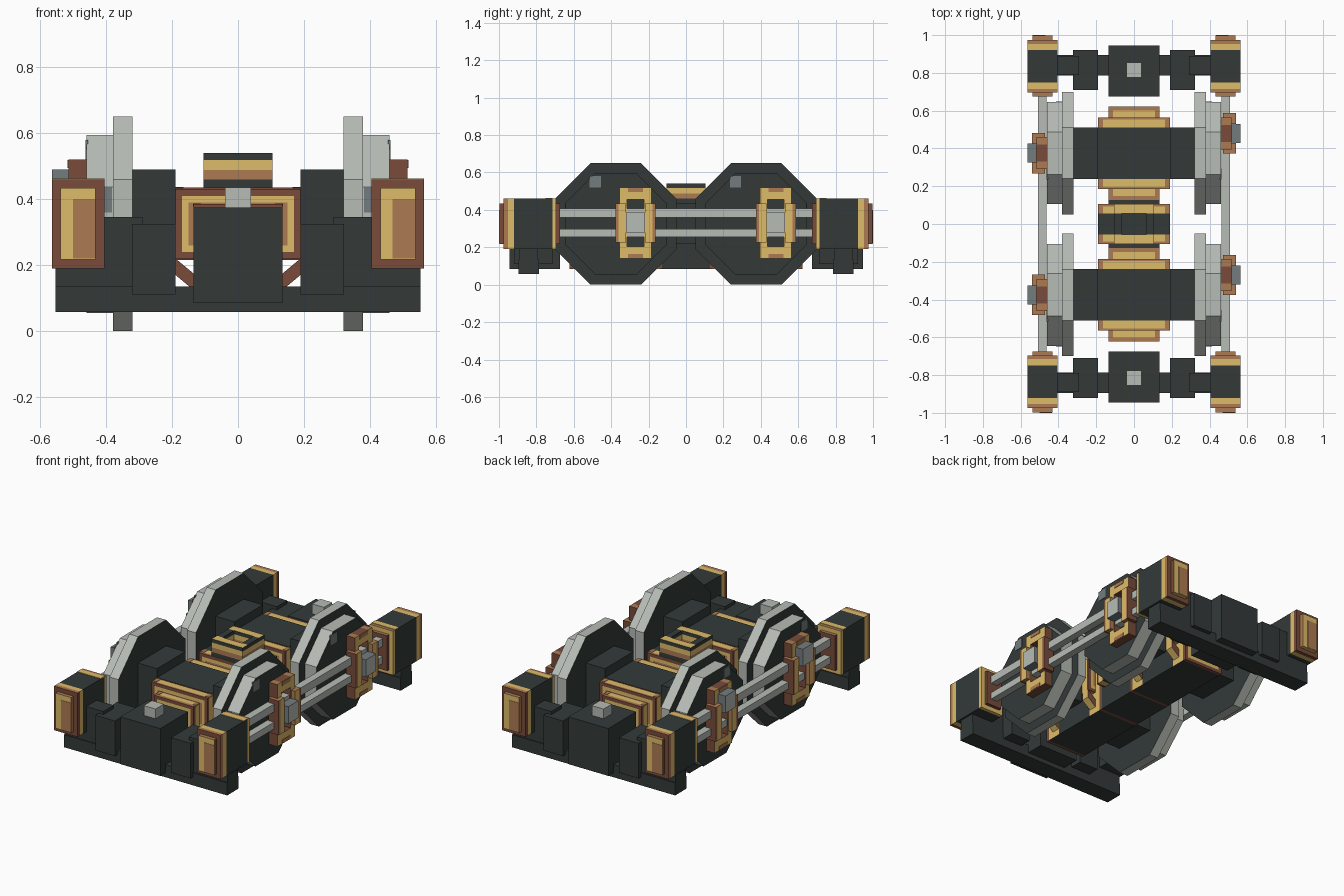
import bpy, bmesh, math
from mathutils import Matrix, Vector

cube = bpy.data.objects.get("Cube")
if cube:
    bpy.data.objects.remove(cube, do_unlink=True)


def linear(h):
    vals = [int(h[i:i + 2], 16) / 255 for i in (0, 2, 4)]
    return tuple(v / 12.92 if v < .04 else ((v + .055) / 1.055) ** 2.4 for v in vals) + (1,)


COLOURS = {"dark_iron": "333A39", "light_steel": "B7BCB5", "slate_steel": "747C7F",
           "dark_copper": "784B3B", "copper": "AE7B52", "brass": "DEBB69"}
MATS = []
for label, code in COLOURS.items():
    m = bpy.data.materials.new(label)
    m.use_nodes = True
    m.diffuse_color = linear(code)
    m.node_tree.nodes["Principled BSDF"].inputs["Base Color"].default_value = linear(code)
    MATS.append(m)
IRON, STEEL, SLATE, RUST, COPPER, BRASS = range(6)


def finish(name, bm, sx=1, sy=1):
    """Mirror the mesh into its quadrant and make it an object."""
    bmesh.ops.scale(bm, vec=(sx, sy, 1), verts=bm.verts)
    bmesh.ops.recalc_face_normals(bm, faces=bm.faces)
    me = bpy.data.meshes.new(name)
    bm.to_mesh(me)
    bm.free()
    for m in MATS:
        me.materials.append(m)
    ob = bpy.data.objects.new(name, me)
    bpy.context.scene.collection.objects.link(ob)


DIRS = {"+x": (1, 0, 0), "-x": (-1, 0, 0), "+y": (0, 1, 0),
        "-y": (0, -1, 0), "+z": (0, 0, 1), "-z": (0, 0, -1)}


def box(name, x, y, z, mat=IRON, sides=None, panels=(), rim=.02, sx=1, sy=1):
    """Box from ranges; sides colours faces by direction, panels get bordered insets."""
    bm = bmesh.new()
    bmesh.ops.create_cube(bm, size=1)
    for v in bm.verts:
        v.co = Vector([(r[0] + r[1]) / 2 + c * (r[1] - r[0]) for r, c in zip((x, y, z), v.co)])
    bm.normal_update()
    found = {}
    for f in bm.faces:
        f.material_index = mat
        for key, d in DIRS.items():
            if f.normal.dot(Vector(d)) > .9:
                found[key] = f
                f.material_index = (sides or {}).get(key, mat)
    for key in panels:
        f = found[key]
        for inner in (BRASS, COPPER):
            bmesh.ops.inset_region(bm, faces=[f], thickness=rim, use_even_offset=True)
            f.material_index = inner
    finish(name, bm, sx, sy)


def disc(name, x0, x1, y, radius):
    """Octagonal disc on the x axis: steel rim, iron faces."""
    bm = bmesh.new()
    r = radius / math.cos(math.pi / 8)
    mat = (Matrix.Translation(((x0 + x1) / 2, y, .325)) @ Matrix.Rotation(math.pi / 2, 4, 'Y')
           @ Matrix.Rotation(math.pi / 8, 4, 'Z'))
    bmesh.ops.create_cone(bm, cap_ends=True, segments=8, radius1=r, radius2=r,
                          depth=abs(x1 - x0), matrix=mat)
    bm.normal_update()
    for f in bm.faces:
        f.material_index = IRON if abs(f.normal.x) > .5 else STEEL
    finish(name, bm)


def brace(name, sx, y0, y1):
    """Slanted strut tapering from the motor down to the spine."""
    bm = bmesh.new()
    pts = [(.19, .22), (.19, .17), (.13, .12), (.13, .17)]
    face = bm.faces.new([bm.verts.new((px, y0, pz)) for px, pz in pts])
    ext = bmesh.ops.extrude_face_region(bm, geom=[face])["geom"]
    bmesh.ops.translate(bm, vec=(0, y1 - y0, 0),
                        verts=[g for g in ext if isinstance(g, bmesh.types.BMVert)])
    bm.normal_update()
    for f in bm.faces:
        f.material_index = RUST if abs(f.normal.y) > .5 else BRASS
    finish(name, bm, sx)


WY = .375  # axle distance from the centre

# Corner buffers and end beam parts
for sy, end in ((-1, "front"), (1, "back")):
    for sx, side in ((1, "left"), (-1, "right")):
        tag = f"{end}_{side}"
        k = dict(sx=sx, sy=sy)
        bx, bz = (.405, .565), (.19, .46)
        box(f"buffer_core_{tag}", bx, (.715, .92), bz, **k)
        box(f"buffer_top_strip_{tag}", bx, (.715, .75), (.457, .463), BRASS, **k)
        box(f"buffer_band_{tag}", bx, (.92, .952), bz, BRASS, **k)
        box(f"buffer_collar_{tag}", bx, (.952, .975), bz, RUST,
            {"+z": COPPER, "+x": COPPER}, **k)
        box(f"buffer_face_{tag}", (.432, .538), (.975, .998), (.217, .433), BRASS,
            {"+z": COPPER, "+x": RUST, "-x": COPPER}, **k)
        cx = sx * .485 - sy * .018
        box(f"buffer_panel_{tag}", (cx - .034, cx + .034), (.994, 1), (.22, .4), COPPER, sy=sy)
        box(f"buffer_inner_band_{tag}", bx, (.695, .715), bz, BRASS, {"+z": COPPER}, **k)
        box(f"buffer_inner_cap_{tag}", (.432, .538), (.675, .695), (.217, .433), RUST,
            {"+z": COPPER}, **k)
        box(f"beam_end_{tag}", (.29, .553), (.79, .89), (.06, .345), **k)
        box(f"beam_block_{tag}", (.19, .322), (.71, .92), (.11, .325), **k)
    box(f"end_beam_{end}", (-.553, .553), (.785, .895), (.058, .135), sy=sy)
    box(f"coupler_box_{end}", (-.135, .135), (.675, .945), (.085, .375), sy=sy)
    box(f"coupler_pin_{end}", (-.04, .04), (.775, .855), (.375, .435), STEEL, sy=sy)

# Wheels, axle housings and stepped motors
for sy, end in ((-1, "front"), (1, "back")):
    cy = sy * WY
    for sx, side in ((1, "left"), (-1, "right")):
        tag = f"{end}_{side}"
        disc(f"wheel_flange_{tag}", sx * .32, sx * .38, cy, .325)
        disc(f"wheel_tread_{tag}", sx * .38, sx * .46, cy, .27)
        box(f"wheel_chip_{tag}", (.455, .463), (cy - .14, cy - .08), (.52, .58), SLATE, sx=sx)
        box(f"tread_patch_{tag}", (.382, .412), (WY + .265, WY + .273), (.36, .435), SLATE,
            sx=sx, sy=sy)
        box(f"axle_housing_{tag}", (.19, .32), (WY - .137, WY + .137), (.16, .49), sx=sx, sy=sy)
        for off in (-.165, .165):
            brace(f"brace_{tag}", sx, cy + off - .025, cy + off + .025)
    mid = (WY - .137, WY + .137)
    box(f"motor_core_{end}", (-.19, .19), mid, (.215, .435), RUST,
        {"+z": IRON, "-z": IRON, "+x": IRON, "-x": IRON}, sy=sy)
    box(f"gear_case_{end}", (-.135, .135), mid, (.085, .215), sy=sy)
    for d, side in ((1, "outer"), (-1, "inner")):
        def span(a, b):
            return tuple(sorted((WY + d * a, WY + d * b)))
        tag = f"{end}_{side}"
        out = "+y" if d > 0 else "-y"
        box(f"motor_step_{tag}", (-.19, .19), span(.137, .178), (.22, .43), BRASS, sy=sy)
        box(f"motor_step_rim_{tag}", (-.19, .19), span(.178, .19), (.22, .43), RUST,
            {"+z": COPPER, "-z": COPPER}, (out,), sy=sy)
        for sx in (1, -1):
            box(f"motor_step_corner_{tag}", (.165, .191), span(.137, .178), (.425, .432),
                COPPER, sx=sx, sy=sy)
            box(f"motor_cap_corner_{tag}", (.112, .136), span(.19, .227), (.378, .387),
                COPPER, sx=sx, sy=sy)
        box(f"gear_case_step_{tag}", (-.135, .135), span(.137, .19), (.085, .22), BRASS,
            {"-z": IRON}, sy=sy)
        box(f"motor_cap_{tag}", (-.135, .135), span(.19, .227), (.085, .385), BRASS,
            {"-z": IRON}, sy=sy)
        box(f"motor_cap_rim_{tag}", (-.135, .135), span(.227, .247), (.085, .385), RUST,
            {"+z": COPPER}, (out,), sy=sy)

# Spine link between the motors and centre transom
box("spine", (-.135, .135), (-.13, .13), (.085, .38))
box("transom_core", (-.19, .19), (-.055, .055), (.22, .435))
for sy, end in ((-1, "front"), (1, "back")):
    box(f"transom_band_{end}", (-.19, .19), (.055, .092), (.22, .435), BRASS, sy=sy)
    box(f"transom_rim_{end}", (-.19, .19), (.092, .107), (.22, .435), RUST,
        {"+z": COPPER}, ("+y",), sy=sy)
    for sx in (1, -1):
        box(f"transom_corner_{end}", (.165, .191), (.055, .092), (.43, .437), COPPER,
            sx=sx, sy=sy)

# Hollow pivot socket on the transom, built from stacked bands on four walls
for z0, z1, col in ((.435, .46, IRON), (.46, .488, COPPER), (.488, .518, BRASS),
                    (.518, .54, IRON)):
    for s in (1, -1):
        top = {"+z": BRASS} if z1 > .53 else {}
        box("pivot_socket_wall", (-.105, .105), (.055, .105), (z0, z1), col, top, sy=s)
        box("pivot_socket_cheek", (.065, .105), (-.055, .055), (z0, z1), col, sx=s)

# Guide rods and slotted yokes with their sliding crank blocks
for sx, side, dy, dz in ((1, "left", .105, 0), (-1, "right", 0, .105)):
    for z0, z1, level in ((.255, .297, "lower"), (.36, .408, "upper")):
        box(f"guide_rod_{side}_{level}", (.463, .508), (-.69, .69), (z0, z1), STEEL, sx=sx)
    for wy, end in ((-WY, "front"), (WY, "back")):
        y, z, tag = wy + dy, .33, f"{end}_{side}"
        for s in (1, -1):
            def edge(a, b):
                return tuple(sorted((y + s * a, y + s * b)))
            def rise(a, b):
                return tuple(sorted((z + s * a, z + s * b)))
            box(f"yoke_bar_{tag}", (.46, .515), edge(.045, .085), (z - .19, z + .19), RUST,
                {"+x": BRASS, "+z": COPPER}, sx=sx)
            box(f"yoke_cap_{tag}", (.46, .515), (y - .045, y + .045), rise(.125, .19), RUST,
                {"+x": BRASS}, sx=sx)
            box(f"yoke_cap_plate_{tag}", (.512, .518), (y - .04, y + .04), rise(.165, .188),
                COPPER, sx=sx)
            box(f"yoke_lug_{tag}", (.47, .54), edge(.05, .09), (z - .105, z + .105), COPPER,
                {"+x": BRASS}, sx=sx)
            box(f"yoke_lug_edge_{tag}", (.47, .54), edge(.09, .107), (z - .105, z + .105), RUST,
                {"+x": COPPER, "+z": COPPER}, sx=sx)
        box(f"crank_block_{tag}", (.45, .565), (y - .05, y + .05),
            (z - .05 + dz, z + .055 + dz), SLATE, {"+x": STEEL}, sx=sx)
